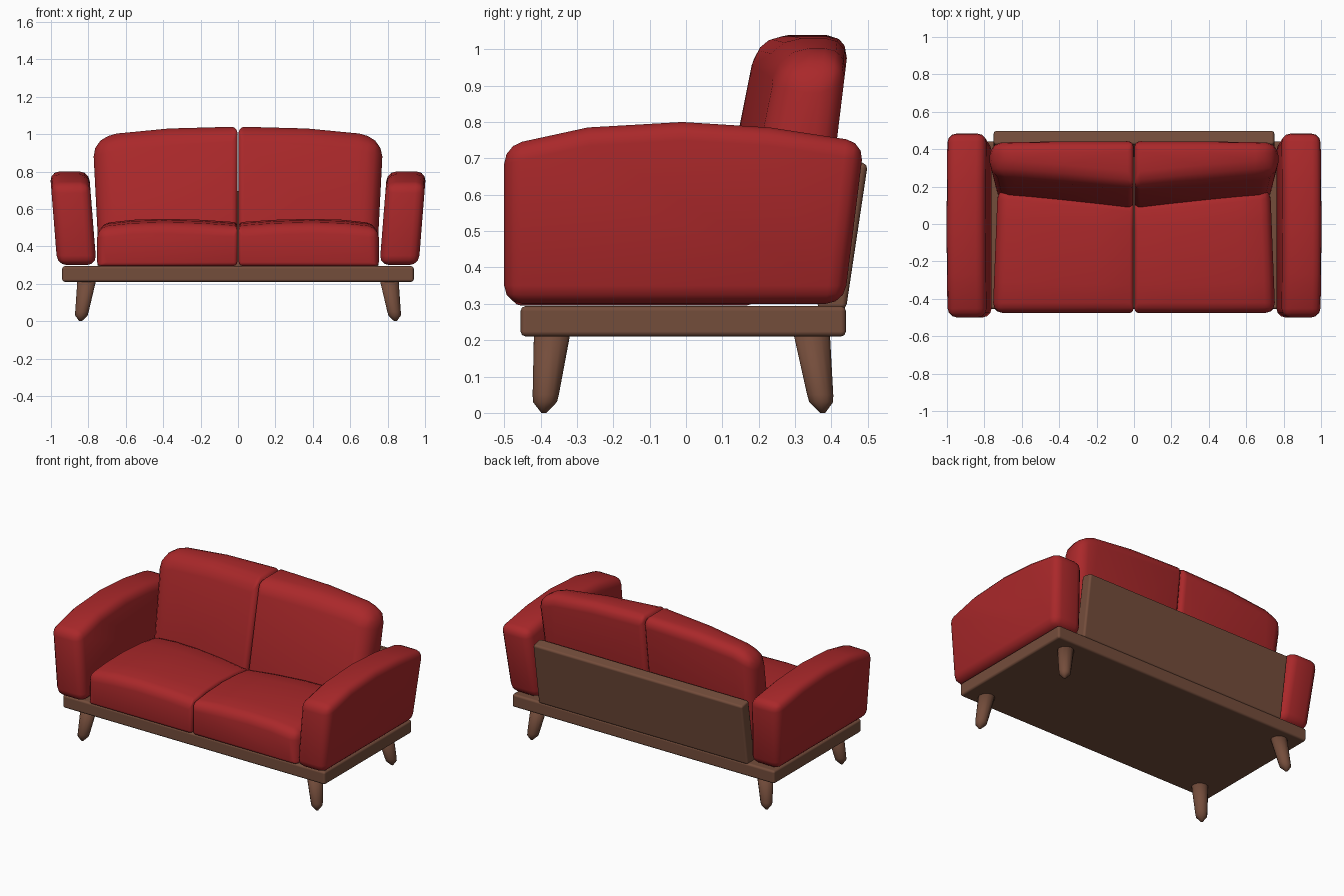
import bpy, bmesh, math
from mathutils import Vector

if "Cube" in bpy.data.objects:
    bpy.data.objects.remove(bpy.data.objects["Cube"])


def material(name, rgb):
    m = bpy.data.materials.new(name)
    m.diffuse_color = (*rgb, 1)
    m.use_nodes = True
    m.node_tree.nodes["Principled BSDF"].inputs["Base Color"].default_value = m.diffuse_color
    return m


RED = material("red fabric", (0.40, 0.021, 0.023))
WOOD = material("brown wood", (0.175, 0.074, 0.044))


def prism(name, outline, place, mat, bevel, steps=1, side=1, weight=None, segs=3):
    """Sweep an outline through place(u, v, t), t = 0..1, then round its sharp edges."""
    bm = bmesh.new()
    rings = []
    for i in range(steps + 1):
        ring = []
        for u, v in outline:
            x, y, z = place(u, v, i / steps)
            ring.append(bm.verts.new((x * side, y, z)))
        rings.append(ring)
    n = len(outline)
    for a, b in zip(rings, rings[1:]):
        for k in range(n):
            bm.faces.new((a[k], a[(k + 1) % n], b[(k + 1) % n], b[k]))
    bm.faces.new(rings[0])
    bm.faces.new(rings[-1])
    bmesh.ops.recalc_face_normals(bm, faces=bm.faces)
    if bevel:
        layer = bm.edges.layers.float.new("bevel_weight_edge")
        for e in bm.edges:
            if e.calc_face_angle(0) > math.radians(35):
                e[layer] = weight(e) if weight else 1.0
    for f in bm.faces:
        f.smooth = True
    mesh = bpy.data.meshes.new(name)
    bm.to_mesh(mesh)
    bm.free()
    mesh.materials.append(mat)
    obj = bpy.data.objects.new(name, mesh)
    bpy.context.collection.objects.link(obj)
    if bevel:
        mod = obj.modifiers.new("rounding", 'BEVEL')
        mod.limit_method = 'WEIGHT'
        mod.width = bevel
        mod.segments = segs
        mod.harden_normals = mat is WOOD
    return obj


def lerp(a, b, t):
    return a + (b - a) * t


def seam_small(e):
    """Tighter rounding along the centre seam and the underside."""
    if all(abs(v.co.x) < 0.02 for v in e.verts):
        return 0.35
    if all(v.co.z < 0.32 for v in e.verts):
        return 0.35
    return 1.0


def back_weight(e):
    w = seam_small(e)
    if w == 1.0 and all(v.co.y > 0.34 for v in e.verts):
        w = 0.75
    return w


# wooden platform and leaning back panel
prism("platform", [(-0.455, 0.21), (0.44, 0.21), (0.44, 0.294), (-0.455, 0.294)],
      lambda u, v, t: (lerp(-0.94, 0.94, t), u, v), WOOD, 0.014, segs=2)
prism("back_panel", [(0.36, 0.285), (0.44, 0.285), (0.50, 0.685), (0.425, 0.70)],
      lambda u, v, t: (lerp(-0.75, 0.75, t), u, v), WOOD, 0.014, segs=2)

arm_outline = [(-0.50, 0.30), (0.435, 0.30), (0.49, 0.745), (0.23, 0.785),
               (-0.01, 0.80), (-0.27, 0.785), (-0.50, 0.735)]
seat_outline = [(0.004, 0.296), (0.755, 0.296), (0.755, 0.498), (0.57, 0.518),
                (0.40, 0.523), (0.20, 0.518), (0.004, 0.505)]
back_outline = [(0.004, 0.30), (0.742, 0.30), (0.776, 0.965), (0.65, 1.003),
                (0.37, 1.03), (0.004, 1.04)]


def arm_place(u, v, t):
    return lerp(0.757, 0.966, t) + 0.035 * (v - 0.30) / 0.44, u, v


def seat_place(u, v, t):
    y = lerp(-0.476, 0.12 + 0.07 * u / 0.75, t)
    crown = 0.024 * math.sin(math.pi * t) if v > 0.4 else 0
    return u * lerp(1, 0.965, t), y, v + crown


def back_place(u, v, t):
    front = 0.046 + 0.2 * (v - 0.3) + 0.08 * u / 0.77
    return u, lerp(front, 0.36 + 0.122 * (v - 0.3), t), v


# leg cross-sections: height, radius
leg_rings = [(0.23, 0.051), (0.05, 0.036), (0.03, 0.033), (0.0, 0.007)]


def make_leg(name, side, top, foot):
    circle = [(math.cos(k * math.tau / 12), math.sin(k * math.tau / 12)) for k in range(12)]

    def place(u, v, t):
        z, r = leg_rings[round(t * 3)]
        c = Vector(foot).lerp(Vector(top), z / 0.23)
        return c.x + u * r, c.y + v * r, z
    prism(name, circle, place, WOOD, 0, steps=3, side=side)


# mirrored cushions, arms and legs
for side, label in ((1, "right"), (-1, "left")):
    prism(label + "_arm", arm_outline, arm_place, RED, 0.05, side=side)
    prism(label + "_seat_cushion", seat_outline, seat_place, RED, 0.055, steps=4,
          side=side, weight=seam_small)
    prism(label + "_back_cushion", back_outline, back_place, RED, 0.085,
          side=side, weight=back_weight)
    make_leg(label + "_front_leg", side, (0.807, -0.367), (0.842, -0.391))
    make_leg(label + "_back_leg", side, (0.807, 0.344), (0.842, 0.376))
